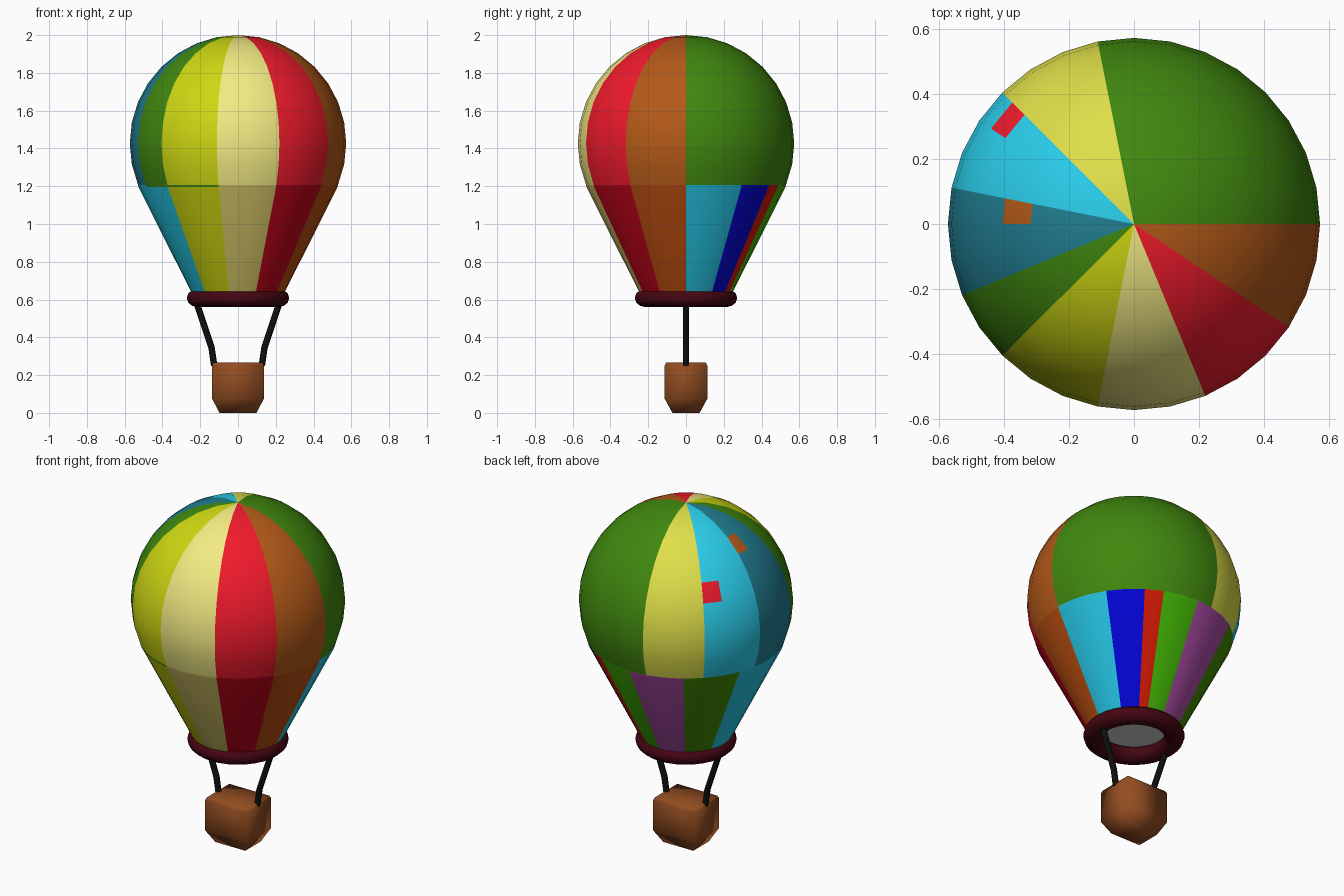
import bpy, bmesh, math

if "Cube" in bpy.data.objects:
    bpy.data.objects.remove(bpy.data.objects["Cube"])

def srgb(r, g, b):
    return tuple((c / 255) ** 2.2 for c in (r, g, b)) + (1,)

PALETTE = {
    "green": srgb(66, 135, 22), "yellow": srgb(222, 222, 75), "cyan": srgb(46, 205, 235),
    "teal": srgb(38, 125, 145), "lime": srgb(205, 215, 25), "cream": srgb(242, 234, 130),
    "red": srgb(240, 32, 48), "brown": srgb(178, 90, 30), "blue": srgb(12, 12, 210),
    "scarlet": srgb(205, 30, 12), "grass": srgb(66, 175, 12), "purple": srgb(165, 75, 160),
    "leaf": srgb(68, 135, 10), "sky": srgb(40, 190, 220), "olive": srgb(190, 200, 20),
    "khaki": srgb(205, 190, 100), "crimson": srgb(185, 10, 30), "rust": srgb(175, 75, 22),
    "maroon": srgb(70, 14, 24), "black": srgb(22, 22, 22), "wicker": srgb(145, 78, 38),
    "grey": srgb(200, 200, 200),
}
MATS = {}

def mat(name):
    if name not in MATS:
        MATS[name] = bpy.data.materials.new(name)
        MATS[name].diffuse_color = PALETTE[name]
    return MATS[name]

def finish(bm, name, colours, smooth=True):
    mesh = bpy.data.meshes.new(name)
    for f in bm.faces:
        f.smooth = smooth
    bm.to_mesh(mesh)
    bm.free()
    for c in colours:
        mesh.materials.append(mat(c))
    ob = bpy.data.objects.new(name, mesh)
    bpy.context.collection.objects.link(ob)
    return ob

N = 32

def expand(runs):
    return [c for c, n in runs for _ in range(n)]

def gores(name, profile, colour_at, pole=None):
    """Revolve (radius, z) points; colour_at(row, segment) paints each face."""
    bm = bmesh.new()
    names = []
    rings = [[bm.verts.new((r * math.cos(2 * math.pi * s / N), r * math.sin(2 * math.pi * s / N), z))
              for s in range(N)] for r, z in profile]
    tip = bm.verts.new((0, 0, pole)) if pole else None
    def paint(face, row, s):
        c = colour_at(row, s)
        if c not in names:
            names.append(c)
        face.material_index = names.index(c)
    for s in range(N):
        t = (s + 1) % N
        if tip:
            paint(bm.faces.new((rings[0][s], rings[0][t], tip)), 0, s)
        for i in range(len(rings) - 1):
            a, b = rings[i], rings[i + 1]
            paint(bm.faces.new((b[s], b[t], a[t], a[s])), i + 1, s)
    return finish(bm, name, names)

# Upper envelope: sphere cap with coloured gores and two patches
crown = expand([("green", 9), ("yellow", 3), ("cyan", 3), ("teal", 3), ("green", 2),
                ("lime", 3), ("cream", 3), ("red", 3), ("brown", 3)])
patches = {(5, 12): "red", (3, 15): "brown"}
R, ZC = 0.573, 1.427
cap = [(R * math.sin(math.radians(11.25 * k)), ZC + R * math.cos(math.radians(11.25 * k)))
       for k in range(1, 11)]
gores("upper_envelope", cap, lambda i, s: patches.get((i, s), crown[s]), pole=ZC + R)

# Lower envelope: tapering skirt with its own stripes and a thin green seam
skirt = expand([("sky", 3), ("blue", 2), ("scarlet", 1), ("grass", 2), ("purple", 3), ("leaf", 3),
                ("sky", 6), ("olive", 3), ("khaki", 3), ("crimson", 3), ("rust", 3)])
gores("lower_envelope", [cap[-1], (0.527, 1.197), (0.238, 0.62)],
      lambda i, s: "green" if i == 1 and 18 <= s < 23 else skirt[s])

# Grey cap closing the mouth
gores("mouth_cap", [(0.246, 0.64)], lambda i, s: "grey", pole=0.645)

# Padded ring around the mouth
bpy.ops.mesh.primitive_torus_add(major_segments=32, minor_segments=12, major_radius=0.216,
                                 minor_radius=0.055, location=(0, 0, 0.608))
ring = bpy.context.object
ring.name = "mouth_ring"
ring.scale.z = 0.86
ring.data.materials.append(mat("maroon"))
bpy.ops.object.shade_smooth()

# Bent ropes on both sides
for side, label in ((-1, "left"), (1, "right")):
    curve = bpy.data.curves.new(label + "_rope", "CURVE")
    curve.dimensions = "3D"
    curve.bevel_depth = 0.017
    curve.bevel_resolution = 2
    curve.use_fill_caps = True
    sp = curve.splines.new("POLY")
    pts = [(0.225, 0.60), (0.14, 0.345), (0.126, 0.25)]
    sp.points.add(len(pts) - 1)
    for p, (x, z) in zip(sp.points, pts):
        p.co = (side * x, 0, z, 1)
    curve.materials.append(mat("black"))
    bpy.context.collection.objects.link(bpy.data.objects.new(label + "_rope", curve))

# Basket: rectangular loft with a tapered foot
bm = bmesh.new()
loops = [[bm.verts.new((sx * x, sy * y, z)) for sx, sy in ((-1, -1), (1, -1), (1, 1), (-1, 1))]
         for x, y, z in ((0.098, 0.072, 0), (0.137, 0.113, 0.075), (0.137, 0.113, 0.25), (0.130, 0.105, 0.266))]
for a, b in zip(loops, loops[1:]):
    for i in range(4):
        j = (i + 1) % 4
        bm.faces.new((a[i], a[j], b[j], b[i]))
bm.faces.new(loops[0][::-1])
bm.faces.new(loops[-1])
finish(bm, "basket", ["wicker"])

for m in bpy.data.materials:
    if m.users and not m.is_grease_pencil:
        m.use_nodes = True
        m.node_tree.nodes["Principled BSDF"].inputs["Base Color"].default_value = m.diffuse_color
